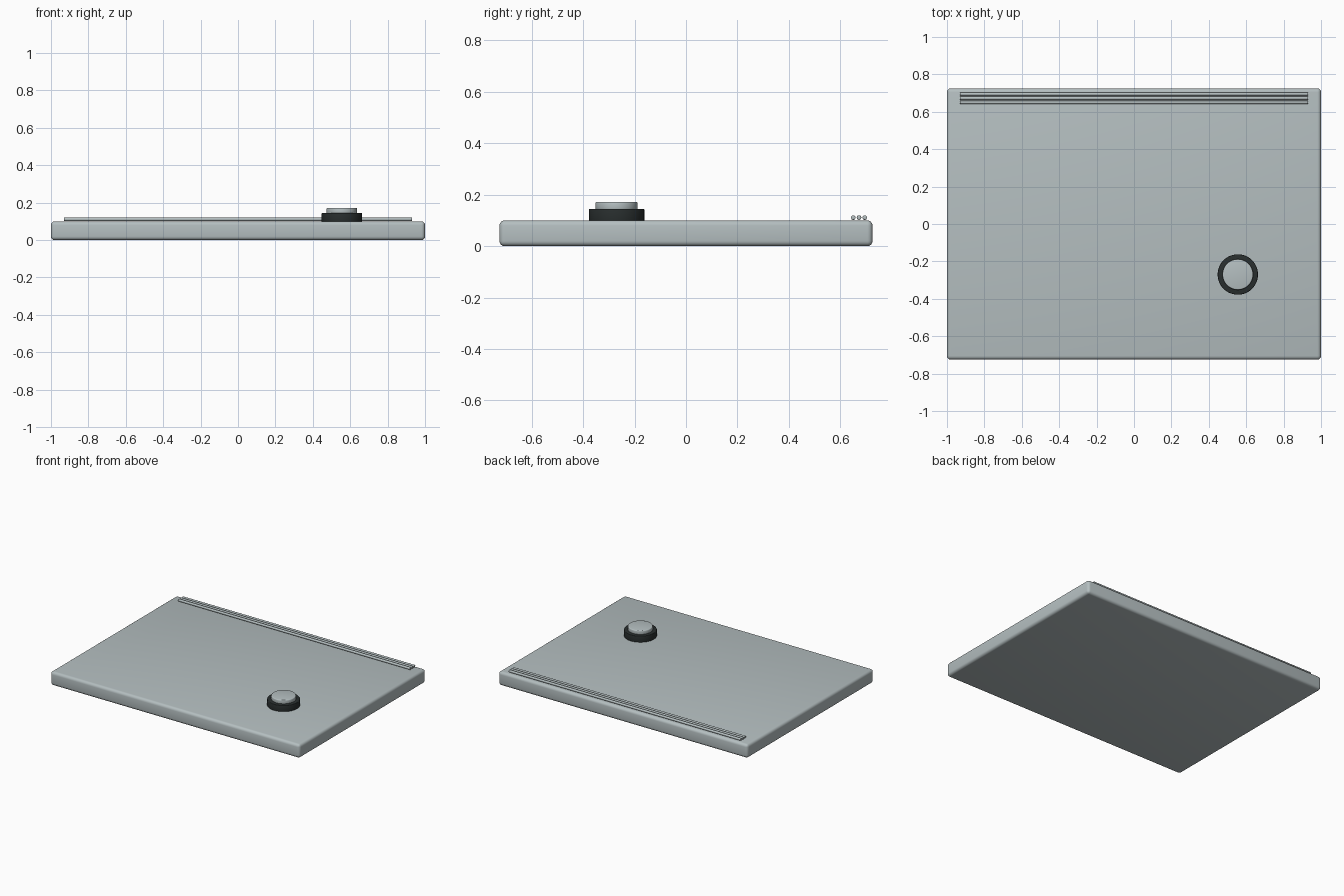
import bpy
import math

cube = bpy.data.objects.get("Cube")
if cube:
    bpy.data.objects.remove(cube, do_unlink=True)


def material(name, rgb):
    m = bpy.data.materials.new(name)
    m.use_nodes = True
    m.diffuse_color = (*rgb, 1)
    m.node_tree.nodes["Principled BSDF"].inputs["Base Color"].default_value = (*rgb, 1)
    return m


silver = material("silver grey", (0.46, 0.52, 0.53))
black = material("dark grey", (0.022, 0.028, 0.028))


def finish(name, mat, bevel, segments=4):
    """Name the active object, colour it, round its edges and smooth it."""
    ob = bpy.context.object
    ob.name = name
    ob.data.materials.append(mat)
    bpy.ops.object.transform_apply(location=False, rotation=True, scale=True)
    mod = ob.modifiers.new("rounded edges", "BEVEL")
    mod.width = bevel
    mod.segments = segments
    mod.limit_method = "ANGLE"
    mod.angle_limit = math.radians(40)
    bpy.ops.object.modifier_apply(modifier=mod.name)
    bpy.ops.object.shade_smooth_by_angle(angle=math.radians(35))
    return ob


def disc(name, mat, x, y, bottom, top, radius, bevel):
    bpy.ops.mesh.primitive_cylinder_add(
        vertices=48, radius=radius, depth=top - bottom,
        location=(x, y, (bottom + top) / 2))
    return finish(name, mat, bevel, 3)


# Flat rounded slab
bpy.ops.mesh.primitive_cube_add(size=1, location=(0, 0, 0.05))
bpy.context.object.scale = (2, 1.45, 0.1)
finish("slab", silver, 0.02)

# Three thin rods along the back edge
for i in range(3):
    bpy.ops.mesh.primitive_cylinder_add(
        vertices=16, radius=0.009, depth=1.86,
        location=(0, 0.65 + i * 0.0225, 0.111), rotation=(0, math.pi / 2, 0))
    finish(f"back_rod_{i + 1}", silver, 0.002, 2)

# Knob: dark base ring with a silver cap
KNOB = (0.555, -0.27)
disc("knob_base", black, *KNOB, 0.095, 0.145, 0.108, 0.004)
disc("knob_cap", silver, *KNOB, 0.14, 0.172, 0.082, 0.006)
